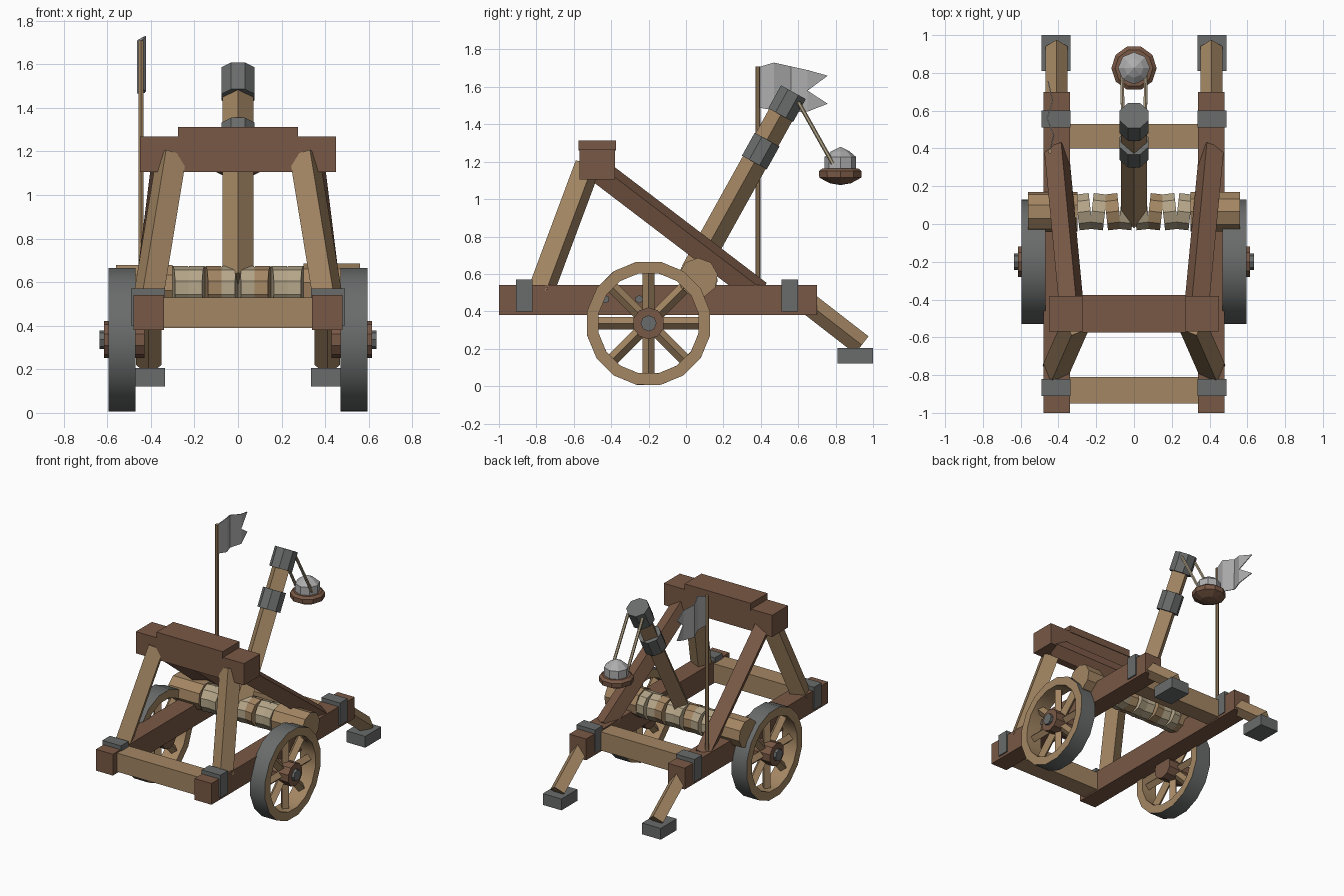
import bpy, bmesh, math
from mathutils import Vector, Matrix

cube = bpy.data.objects.get("Cube")
if cube:
    bpy.data.objects.remove(cube, do_unlink=True)


def material(name, r, g, b):
    m = bpy.data.materials.new(name)
    m.use_nodes = True
    m.diffuse_color = (r, g, b, 1)
    m.node_tree.nodes["Principled BSDF"].inputs["Base Color"].default_value = (r, g, b, 1)
    return m


LIGHT = material("light wood", 0.37, 0.24, 0.125)
DARK = material("dark wood", 0.19, 0.098, 0.06)
METAL = material("iron grey", 0.14, 0.15, 0.145)
ROPE = material("rope", 0.46, 0.38, 0.25)
STONE = material("stone grey", 0.42, 0.42, 0.42)


def finish(name, bm, *mats):
    bmesh.ops.recalc_face_normals(bm, faces=bm.faces)
    mesh = bpy.data.meshes.new(name)
    bm.to_mesh(mesh)
    bm.free()
    obj = bpy.data.objects.new(name, mesh)
    bpy.context.collection.objects.link(obj)
    for m in mats:
        mesh.materials.append(m)
    return obj


def box(name, mat, x, y, z):
    """Box from (low, high) pairs."""
    size = [hi - lo for lo, hi in (x, y, z)]
    mid = [(hi + lo) / 2 for lo, hi in (x, y, z)]
    bm = bmesh.new()
    bmesh.ops.create_cube(bm, size=1, matrix=Matrix.Translation(mid) @ Matrix.Diagonal((*size, 1)))
    return finish(name, bm, mat)


def frame(a, b, twist=0):
    """Matrix at the middle of a-b with local z along it."""
    a, b = Vector(a), Vector(b)
    d = (b - a).normalized()
    ref = Vector((0, 1, 0)) if abs(d.x) > 0.9 else Vector((1, 0, 0))
    side = (ref - d * ref.dot(d)).normalized()
    rot = Matrix((side, d.cross(side), d)).transposed().to_4x4()
    return Matrix.Translation((a + b) / 2) @ rot @ Matrix.Rotation(math.radians(twist), 4, 'Z')


def bar(name, mat, a, b, width, twist=0):
    """Square timber between two points."""
    length = (Vector(b) - Vector(a)).length
    bm = bmesh.new()
    bmesh.ops.create_cube(bm, size=1, matrix=frame(a, b, twist) @ Matrix.Diagonal((width, width, length, 1)))
    return finish(name, bm, mat)


def rod(name, mat, a, b, radius, sides=8, twist=0):
    """Prism between two points."""
    bm = bmesh.new()
    bmesh.ops.create_cone(bm, cap_ends=True, segments=sides, radius1=radius, radius2=radius,
                          depth=(Vector(b) - Vector(a)).length, matrix=frame(a, b, twist))
    return finish(name, bm, mat)


def lathe(profile, sides, matrix, closed=False):
    """Turn (radius, height) points around local z."""
    bm = bmesh.new()
    rings = []
    for r, h in profile:
        rings.append([bm.verts.new(matrix @ Vector((r * math.cos(t), r * math.sin(t), h)))
                      for t in (math.tau * i / sides for i in range(sides))])
    pairs = list(zip(rings, rings[1:])) + ([(rings[-1], rings[0])] if closed else [])
    for lo, hi in pairs:
        for i in range(sides):
            j = (i + 1) % sides
            bm.faces.new((lo[i], lo[j], hi[j], hi[i]))
    bmesh.ops.remove_doubles(bm, verts=bm.verts, dist=0.0001)
    return bm


def wheel(label, s):
    hub = Vector((0, -0.2, 0.336))
    at = lambda x, y=0, z=0: hub + Vector((s * x, y, z))
    # rim with wooden sides and an iron tread
    bm = lathe([(0.335, -0.063), (0.335, 0.063), (0.272, 0.063), (0.272, -0.063)], 16,
               frame(at(0.47), at(0.595), 11), closed=True)
    for f in bm.faces:
        c = f.calc_center_median() - hub
        f.material_index = int(math.hypot(c.y, c.z) > 0.315)
    rim = finish(label + "_wheel_rim", bm, LIGHT, METAL)
    bpy.ops.object.select_all(action='DESELECT')
    rim.select_set(True)
    bpy.context.view_layer.objects.active = rim
    bpy.ops.object.shade_smooth_by_angle(angle=math.radians(30))
    # spokes and hub
    for i in range(8):
        t = math.tau * i / 8
        dy, dz = math.cos(t), math.sin(t)
        bar(f"{label}_spoke_{i + 1}", LIGHT, at(0.53, 0.05 * dy, 0.05 * dz),
            at(0.53, 0.285 * dy, 0.285 * dz), 0.046, 45)
    rod(label + "_hub", DARK, at(0.43), at(0.615), 0.085, 10)
    rod(label + "_hub_cap", METAL, at(0.6), at(0.635), 0.043, 8)


# parts that repeat on both sides
for label, s in (("left", 1), ("right", -1)):
    def span(lo, hi):
        return tuple(sorted((s * lo, s * hi)))

    box(label + "_rail", DARK, span(0.34, 0.48), (-1, 0.7), (0.38, 0.54))
    for end, y in (("front", -0.865), ("back", 0.555)):
        box(f"{label}_{end}_strap", METAL, span(0.335, 0.49), (y - 0.045, y + 0.045), (0.4, 0.57))
    for n, y in enumerate((-0.43, -0.25)):
        rod(f"{label}_bolt_{n + 1}", METAL, (s * 0.47, y, 0.465), (s * 0.495, y, 0.465), 0.022, 6)
    bar(label + "_front_post", LIGHT, (s * 0.415, -0.775, 0.51), (s * 0.305, -0.525, 1.18), 0.105, -25 * s)
    bar(label + "_brace", DARK, (s * 0.41, 0.39, 0.5), (s * 0.33, -0.45, 1.14), 0.1, -25 * s)
    bar(label + "_back_leg", LIGHT, (s * 0.41, 0.65, 0.445), (s * 0.41, 0.94, 0.22), 0.083, 45)
    box(label + "_foot", METAL, span(0.335, 0.49), (0.81, 1), (0.12, 0.205))
    rod(label + "_roller_end", LIGHT, (s * 0.3, 0.065, 0.58), (s * 0.56, 0.065, 0.58), 0.106, 9)
    rod(label + "_sling_rope", ROPE, (s * 0.06, 0.6, 1.52), (s * 0.063, 0.785, 1.19), 0.011, 6)
    wheel(label, s)

# cross timbers
box("front_cross_beam", LIGHT, (-0.34, 0.34), (-0.95, -0.81), (0.39, 0.53))
box("back_cross_beam", LIGHT, (-0.34, 0.34), (0.4, 0.53), (0.39, 0.53))
box("top_beam", DARK, (-0.45, 0.45), (-0.57, -0.38), (1.105, 1.268))
box("top_beam_cap", DARK, (-0.275, 0.275), (-0.575, -0.375), (1.26, 1.313))

# rope coils on the roller
for i in range(8):
    x = (i - 3.5) * 0.0755
    tilt = 0.004 * (-1) ** i
    rod(f"coil_{i + 1}", LIGHT if i in (2, 5) else ROPE,
        (x - 0.035, 0.065 - tilt, 0.575), (x + 0.035, 0.065 + tilt, 0.575), 0.1, 10)

# throwing arm with its two collars
base = Vector((0, 0.04, 0.61))
aim = (Vector((0, 0.54, 1.51)) - base).normalized()
arm_length = 1.03
rod("throwing_arm", LIGHT, base, base + aim * arm_length, 0.07, 4)
for name, d in (("lower_collar", 0.74), ("tip_collar", arm_length)):
    rod(name, METAL, base + aim * (d - 0.07), base + aim * (d + 0.07), 0.082, 8, 22.5)

# sling bowl and its stone
spot = Matrix.Translation((0, 0.825, 0))
finish("sling_bowl", lathe([(0, 1.075), (0.06, 1.085), (0.118, 1.115), (0.12, 1.15),
                            (0.1, 1.165), (0, 1.165)], 10, spot), DARK)
finish("stone", lathe([(0, 1.13), (0.085, 1.15), (0.085, 1.225), (0.05, 1.255), (0, 1.28)], 8, spot), STONE)

# flag pole and swallow-tailed flag
rod("flag_pole", LIGHT, (-0.445, 0.385, 0.52), (-0.445, 0.385, 1.71), 0.013, 6)
bm = bmesh.new()
columns = []
for x, y, heights in ((-0.445, 0.385, (1.49, 1.6, 1.705)), (-0.425, 0.47, (1.475, 1.6, 1.73)),
                      (-0.46, 0.56, (1.465, 1.59, 1.71)), (-0.43, 0.65, (1.468, 1.58, 1.69))):
    columns.append([bm.verts.new((x, y, z)) for z in heights])
for a, b in zip(columns, columns[1:]):
    for k in (0, 1):
        bm.faces.new((a[k], b[k], b[k + 1], a[k + 1]))
for k, z in ((0, 1.51), (1, 1.66)):
    bm.faces.new((columns[-1][k], bm.verts.new((-0.455, 0.757, z)), columns[-1][k + 1]))
flag = finish("flag", bm, STONE)
thick = flag.modifiers.new("thickness", 'SOLIDIFY')
thick.thickness = 0.006
thick.offset = 0
